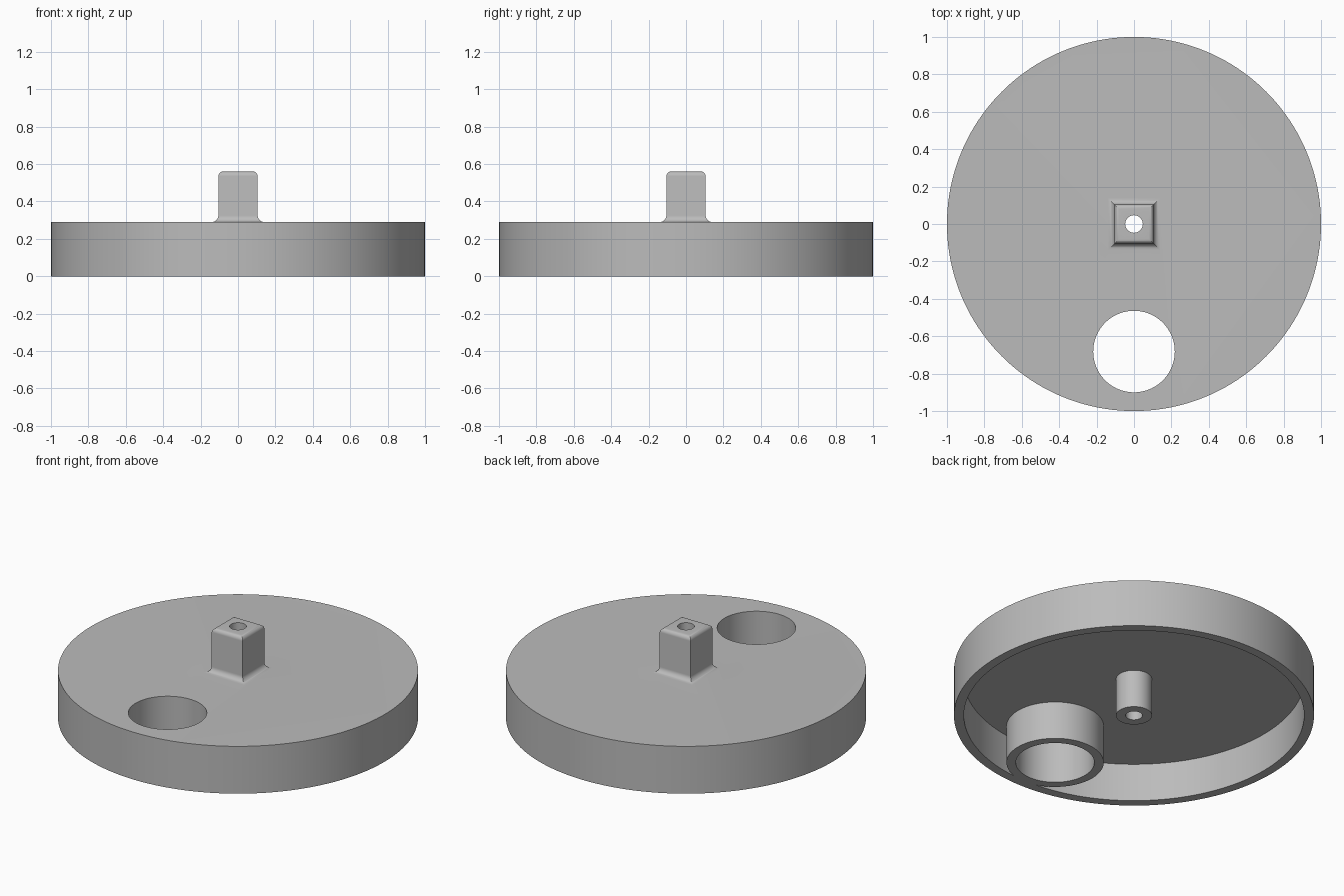
import bpy, bmesh, math

old = bpy.data.objects.get("Cube")
if old:
    bpy.data.objects.remove(old, do_unlink=True)

grey = bpy.data.materials.new("plain grey")
grey.use_nodes = True
grey.diffuse_color = (0.5, 0.5, 0.5, 1)
grey.node_tree.nodes["Principled BSDF"].inputs["Base Color"].default_value = (0.5, 0.5, 0.5, 1)

HEIGHT, CEILING, TOP = 0.29, 0.233, 0.56
RIM, INNER = 1.0, 0.945
HOLE_Y = -0.682


def stack(name, profile, sides, y=0.0, turn=0.0):
    """Solid made of regular rings (radius, z), capped at both ends."""
    bm = bmesh.new()
    rings = []
    for r, z in profile:
        angles = [turn + 2 * math.pi * i / sides for i in range(sides)]
        rings.append([bm.verts.new((r * math.cos(a), y + r * math.sin(a), z)) for a in angles])
    for a, b in zip(rings, rings[1:]):
        for i in range(sides):
            j = (i + 1) % sides
            bm.faces.new((a[i], a[j], b[j], b[i]))
    bm.faces.new(rings[0][::-1])
    bm.faces.new(rings[-1])
    bmesh.ops.recalc_face_normals(bm, faces=bm.faces)
    mesh = bpy.data.meshes.new(name)
    bm.to_mesh(mesh)
    bm.free()
    mesh.materials.append(grey)
    obj = bpy.data.objects.new(name, mesh)
    bpy.context.collection.objects.link(obj)
    return obj


def cylinder(name, radius, low, high, sides, y=0.0):
    return stack(name, [(radius, low), (radius, high)], sides, y)


def combine(target, tool, operation):
    tool.hide_render = True
    mod = target.modifiers.new(tool.name, 'BOOLEAN')
    mod.operation, mod.solver, mod.object = operation, 'EXACT', tool
    bpy.context.view_layer.objects.active = target
    bpy.ops.object.modifier_apply(modifier=mod.name)
    bpy.data.objects.remove(tool, do_unlink=True)


# Hollow round cap
cap = cylinder("round_cap", RIM, 0, HEIGHT, 160)
combine(cap, cylinder("cavity", INNER, -0.1, CEILING, 160), 'DIFFERENCE')

# Sleeves hanging under the plate
combine(cap, cylinder("large_sleeve", 0.27, 0, 0.26, 96, HOLE_Y), 'UNION')
combine(cap, cylinder("centre_sleeve", 0.1, 0, 0.26, 64), 'UNION')

# Square post with a flared foot and a rounded top
half, flare, round_top, steps = 0.105, 0.035, 0.025, 8
quarter = [math.pi / 2 * i / steps for i in range(steps + 1)]
profile = [(half + flare, 0.26)]
profile += [(half + flare * (1 - math.sin(t)), HEIGHT + flare * (1 - math.cos(t))) for t in quarter]
profile += [(half - round_top * (1 - math.cos(t)), TOP - round_top * (1 - math.sin(t))) for t in quarter]
profile = [(r * math.sqrt(2), z) for r, z in profile]
combine(cap, stack("square_post", profile, 4, turn=math.pi / 4), 'UNION')

# Through holes
combine(cap, cylinder("large_hole", 0.218, -0.1, 1, 96, HOLE_Y), 'DIFFERENCE')
combine(cap, cylinder("centre_hole", 0.047, -0.1, 1, 48), 'DIFFERENCE')

bpy.ops.object.select_all(action='DESELECT')
cap.select_set(True)
bpy.context.view_layer.objects.active = cap
bpy.ops.object.shade_smooth_by_angle(angle=math.radians(30))
